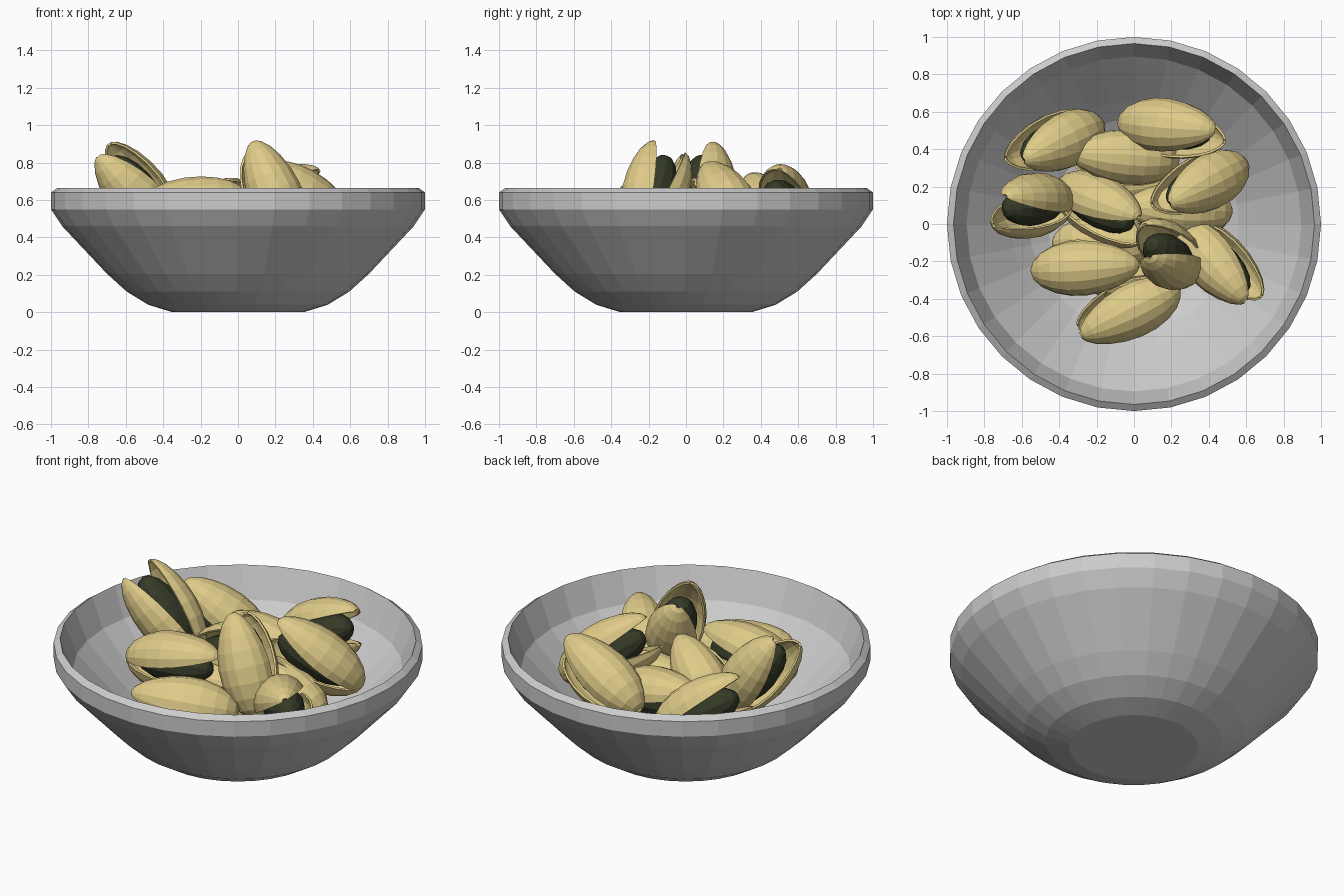
import bpy, bmesh, math
from mathutils import Vector, Matrix

if "Cube" in bpy.data.objects:
    bpy.data.objects.remove(bpy.data.objects["Cube"])


def material(name, rgb):
    m = bpy.data.materials.new(name)
    m.diffuse_color = (*rgb, 1)
    m.use_nodes = True
    m.node_tree.nodes["Principled BSDF"].inputs["Base Color"].default_value = m.diffuse_color
    return m


def add_object(name, mesh, matrix=Matrix()):
    ob = bpy.data.objects.new(name, mesh)
    bpy.context.collection.objects.link(ob)
    ob.matrix_world = matrix
    return ob


# Bowl: closed lathe profile (radius, height), outside then inside
SIDES = 32
profile = [(0, 0), (0.35, 0), (0.48, 0.04), (0.595, 0.11), (0.70, 0.205), (0.94, 0.46),
           (1.0, 0.55), (1.0, 0.64), (0.965, 0.665), (0.955, 0.64), (0.895, 0.49),
           (0.655, 0.245), (0.56, 0.155), (0.46, 0.09), (0.33, 0.06), (0, 0.06)]
bm = bmesh.new()
verts = [bm.verts.new((r, 0, z)) for r, z in profile]
edges = [bm.edges.new(p) for p in zip(verts, verts[1:])]
bmesh.ops.spin(bm, geom=verts + edges, cent=(0, 0, 0), axis=(0, 0, 1),
               angle=math.tau, steps=SIDES, use_duplicate=False)
bmesh.ops.remove_doubles(bm, verts=bm.verts, dist=0.0005)
bmesh.ops.recalc_face_normals(bm, faces=bm.faces)
bowl_mesh = bpy.data.meshes.new("bowl")
bm.to_mesh(bowl_mesh)
bm.free()
add_object("bowl", bowl_mesh)

shell_mat = material("shell_tan", (0.74, 0.60, 0.25))
kernel_mat = material("kernel_green", (0.035, 0.042, 0.02))

# Shell pair: two half pods hinged at -X and gaping at +X
HALF, WIDTH, DEPTH, GAPE = 0.285, 0.138, 0.128, math.radians(9)
RINGS, ARC = 10, 8


def fullness(u):
    # blunt at the hinge end, a little narrower at the open tip
    return math.sin(math.pi * u ** 0.92) ** 0.52 * (1.05 - 0.12 * u)


bm = bmesh.new()
hinge = Vector((-HALF + 0.03, 0, 0))
for side in (1, -1):
    grid = []
    for i in range(RINGS + 1):
        u = (1 - math.cos(math.pi * i / RINGS)) / 2
        r = max(fullness(min(max(u, 0.002), 0.998)), 0.02)
        row = []
        for j in range(ARC + 1):
            a = math.pi * j / ARC
            p = Vector((-HALF + 2 * HALF * u, WIDTH * r * math.cos(a),
                        side * DEPTH * r * math.sin(a)))
            p = Matrix.Rotation(-side * GAPE, 3, 'Y') @ (p - hinge) + hinge
            row.append(bm.verts.new(p))
        grid.append(row)
    for a, b in zip(grid, grid[1:]):
        for j in range(ARC):
            quad = (a[j], b[j], b[j + 1], a[j + 1])
            bm.faces.new(quad if side > 0 else quad[::-1])
shell_mesh = bpy.data.meshes.new("shell_pair")
bm.to_mesh(shell_mesh)
bm.free()
shell_mesh.materials.append(shell_mat)

# Kernel: plump ellipsoid between the halves
bm = bmesh.new()
bmesh.ops.create_uvsphere(bm, u_segments=12, v_segments=9, radius=1)
bmesh.ops.transform(bm, verts=bm.verts, matrix=Matrix.Translation((0.0, 0, 0))
                    @ Matrix.Diagonal((0.235, 0.112, 0.108, 1))
                    @ Matrix.Rotation(math.pi / 2, 4, 'Y'))
kernel_mesh = bpy.data.meshes.new("kernel")
bm.to_mesh(kernel_mesh)
bm.free()
kernel_mesh.materials.append(kernel_mat)

# Nuts: hinge end, open end, facing direction of one shell half
nuts = [
    ((-0.17, 0.54, 0.36), (-0.65, 0.34, 0.66), (0.25, -0.15, 1)),
    ((-0.07, 0.55, 0.48), (0.46, 0.47, 0.68), (0, 0.3, 1)),
    ((-0.36, 0.13, 0.42), (-0.72, 0.07, 0.87), (-0.4, -1, -0.4)),
    ((0.60, 0.33, 0.42), (0.13, 0.10, 0.72), (0.35, -0.05, 1)),
    ((-0.52, -0.25, 0.53), (0.01, -0.21, 0.56), (0, -0.1, 1)),
    ((0.30, -0.25, 0.38), (0.07, -0.09, 0.88), (0.3, -1, 0)),
    ((0.33, -0.09, 0.42), (0.56, -0.32, 0.51), (-0.3, -0.35, 1)),
    ((0.20, -0.36, 0.43), (-0.26, -0.56, 0.42), (0.2, -0.25, 1)),
    ((-0.34, 0.18, 0.38), (-0.03, 0.00, 0.60), (0.25, 0.6, 0.8)),
    ((0.23, 0.34, 0.45), (-0.34, 0.37, 0.48), (0, 0.1, 1)),
    # lower layer, mostly hidden
    ((0.49, 0.07, 0.36), (-0.03, 0.06, 0.42), (0, 0.4, 1)),
    ((-0.40, -0.10, 0.36), (0.12, -0.12, 0.38), (0, 0.2, 1)),
    ((0.28, -0.25, 0.22), (-0.25, -0.30, 0.22), (0, 0, 1)),
    ((-0.30, 0.22, 0.22), (0.25, 0.25, 0.22), (0, 0, 1)),
]
for n, (a, b, facing) in enumerate(nuts, 1):
    a, b = Vector(a), Vector(b)
    x = (b - a).normalized()
    y = Vector(facing).cross(x).normalized()
    z = x.cross(y)
    m = Matrix((x, y, z)).transposed().to_4x4()
    m.translation = (a + b) / 2
    shell = add_object(f"nut_shell_{n}", shell_mesh, m)
    thick = shell.modifiers.new("thickness", 'SOLIDIFY')
    thick.thickness = 0.012
    thick.offset = -1
    add_object(f"nut_kernel_{n}", kernel_mesh, m)
